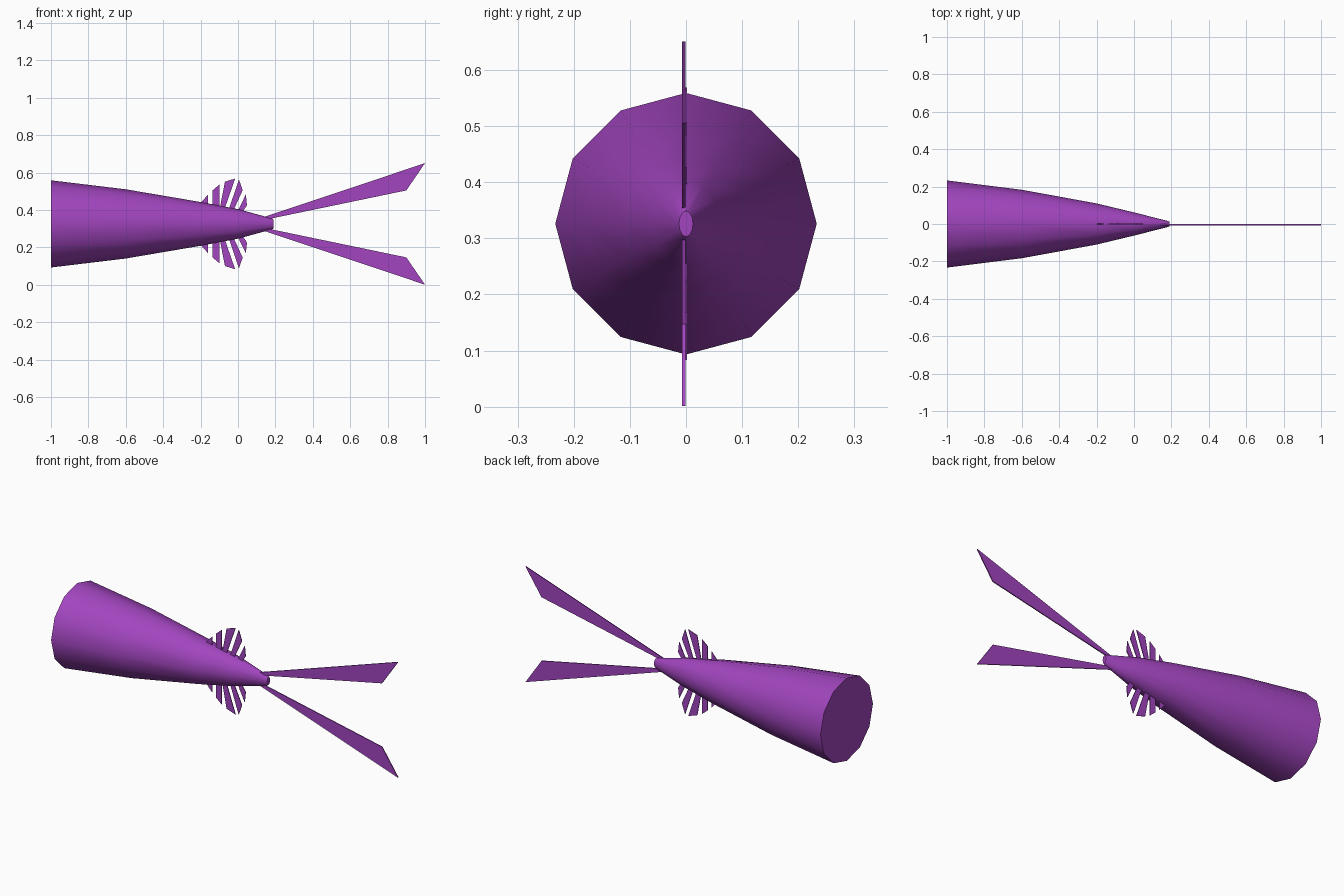
import bpy, math

if "Cube" in bpy.data.objects:
    bpy.data.objects.remove(bpy.data.objects["Cube"])

CZ = 0.326  # height of the body axis
purple = bpy.data.materials.new("purple")
purple.diffuse_color = (0.36, 0.06, 0.52, 1)
purple.use_nodes = True
purple.node_tree.nodes["Principled BSDF"].inputs["Base Color"].default_value = purple.diffuse_color


def add_mesh(name, verts, faces):
    me = bpy.data.meshes.new(name)
    me.from_pydata(verts, [], faces)
    me.materials.append(purple)
    ob = bpy.data.objects.new(name, me)
    bpy.context.collection.objects.link(ob)
    return ob


def plate(name, outline, side, y0, y1):
    """Thin slab from an (x, height above axis) outline; side=-1 mirrors it below."""
    n = len(outline)
    verts = [(x, y, CZ + side * h) for y in (y0, y1) for x, h in outline]
    faces = [tuple(range(n)), tuple(range(2 * n - 1, n - 1, -1))]
    faces += [(i, i + n, (i + 1) % n + n, (i + 1) % n) for i in range(n)]
    if side * sum(outline[i][0] * outline[(i + 1) % n][1]
                  - outline[(i + 1) % n][0] * outline[i][1] for i in range(n)) < 0:
        faces = [f[::-1] for f in faces]
    return add_mesh(name, verts, faces)


# Tapering 12-sided body: x, half width, half height
rings = [(-1, .233, .233), (-.6, .183, .185), (-.2, .110, .117),
         (0, .062, .079), (.18, .0165, .03), (.19, .0125, .023)]
N = 12
verts = [(x, ry * math.cos(math.tau * k / N), CZ + rz * math.sin(math.tau * k / N))
         for x, ry, rz in rings for k in range(N)]
faces = [(r * N + k, r * N + (k + 1) % N, (r + 1) * N + (k + 1) % N, (r + 1) * N + k)
         for r in range(len(rings) - 1) for k in range(N)]
faces = [f[::-1] for f in faces]
last = (len(rings) - 1) * N
faces += [tuple(range(N))[::-1], tuple(range(last, last + N))]
faces = [f if i >= len(faces) - 2 else f[::-1] for i, f in enumerate(faces)]
body = add_mesh("tail_body", verts, faces)

# Consistent outward normals and smooth sides
bpy.context.view_layer.objects.active = body
body.select_set(True)
bpy.ops.object.mode_set(mode='EDIT')
bpy.ops.mesh.select_all(action='SELECT')
bpy.ops.mesh.normals_make_consistent(inside=False)
bpy.ops.object.mode_set(mode='OBJECT')
bpy.ops.object.shade_smooth_by_angle(angle=math.radians(40))

# Forked tail fins and fanned fin rays, upper and lower
fin = [(.13, .019), (.9, .179), (1, .325), (.13, .034)]
rays = [
    [(-.20, .09), (-.16, .08), (-.16, .157), (-.20, .112)],
    [(-.135, .08), (-.10, .075), (-.10, .21), (-.135, .18)],
    [(-.10, .07), (-.075, .07), (-.015, .243), (-.07, .225)],
    [(-.055, .06), (-.03, .06), (.025, .18), (.005, .238)],
    [(-.01, .05), (.015, .05), (.048, .1), (.042, .158)],
]
for label, side in (("upper", 1), ("lower", -1)):
    plate(label + "_tail_fin", fin, side, -.007, -.001)
    for i, ray in enumerate(rays):
        plate(f"{label}_fin_ray_{i + 1}", ray, side, -.002, .002)
